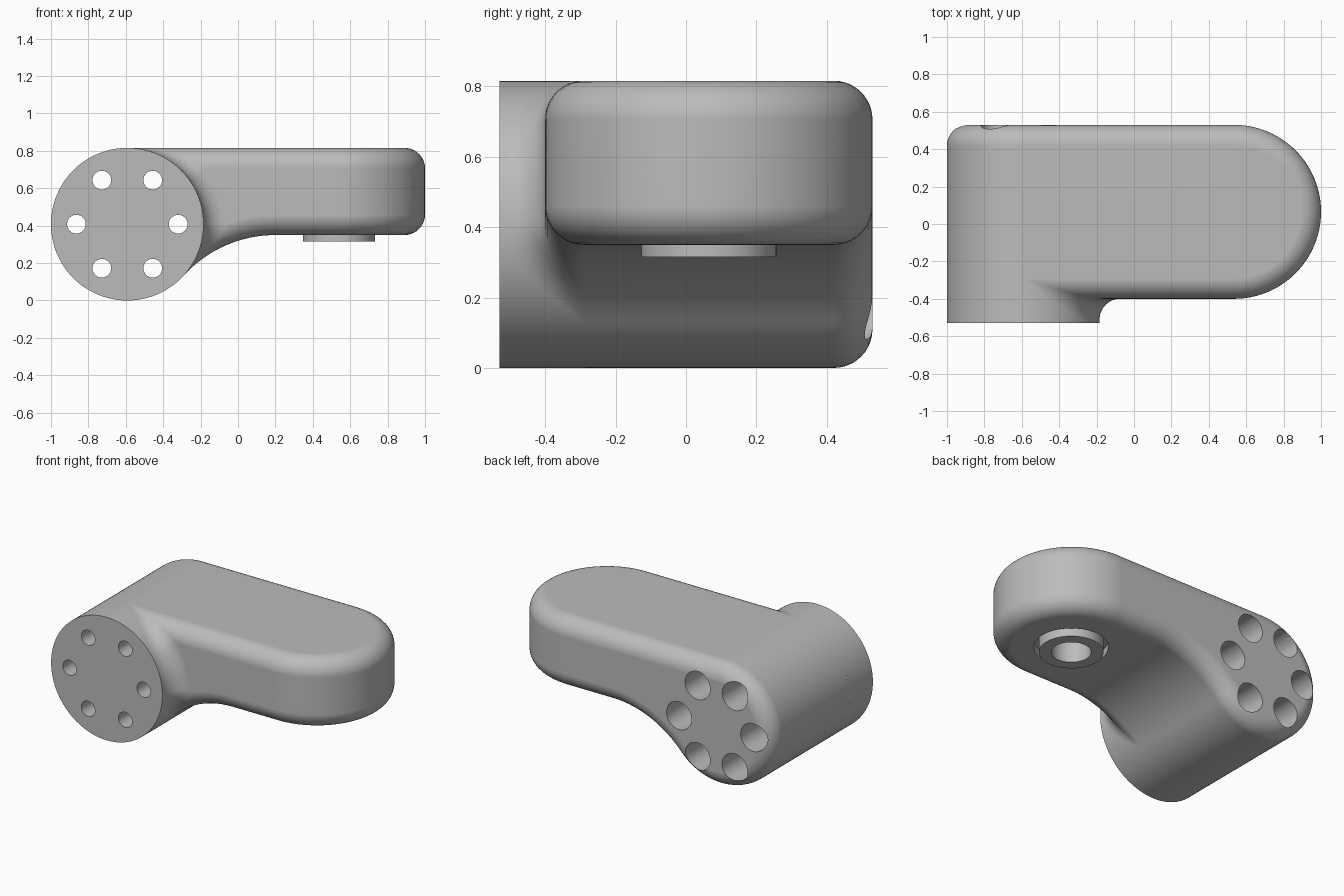
import bpy, bmesh
from math import sin, cos, pi, sqrt, atan2, hypot, radians
from mathutils import Matrix, Vector

cube = bpy.data.objects.get("Cube")
if cube:
    bpy.data.objects.remove(cube, do_unlink=True)

# Main dimensions
HX, HZ, HR = -0.592, 0.408, 0.408        # hub axis and radius
TOP, BOTTOM = 0.816, 0.35                # arm heights
EX, EY, ER = 0.535, 0.065, 0.465         # rounded arm end
EDGE = 0.11                              # edge rounding
FRONT = -0.53
CX = 0.2                                 # end of the under-arm curve
DROP = HZ - BOTTOM
CR = ((CX - HX) ** 2 + DROP ** 2 - HR ** 2) / (2 * (HR - DROP))
CZ = BOTTOM - CR
TANGENT = atan2(CZ - HZ, CX - HX)

metal = bpy.data.materials.new("grey_metal")
metal.use_nodes = True
GREY = (0.5, 0.5, 0.5, 1)
metal.diffuse_color = GREY
metal.node_tree.nodes["Principled BSDF"].inputs["Base Color"].default_value = GREY


def make(name, bm, recalc=True):
    bmesh.ops.remove_doubles(bm, verts=bm.verts, dist=1e-5)
    if recalc:
        bmesh.ops.recalc_face_normals(bm, faces=bm.faces)
    mesh = bpy.data.meshes.new(name)
    bm.to_mesh(mesh)
    bm.free()
    mesh.materials.append(metal)
    ob = bpy.data.objects.new(name, mesh)
    bpy.context.collection.objects.link(ob)
    return ob


def grid(bm, rows):
    """Quads between successive rows of points."""
    rows = [[bm.verts.new(p) for p in row] for row in rows]
    for a, b in zip(rows, rows[1:]):
        for i in range(len(a) - 1):
            bm.faces.new((a[i], a[i + 1], b[i + 1], b[i]))
    return rows


def lathe(bm, profile, matrix, steps=48):
    """Turn (radius, height) points about z; open profiles get end caps."""
    rings = [[matrix @ Vector((r * cos(2 * pi * i / steps), r * sin(2 * pi * i / steps), z))
              for i in range(steps + 1)] for r, z in profile]
    rows = grid(bm, rings)
    if profile[0] != profile[-1]:
        for row in (rows[0], rows[-1]):
            bm.faces.new(row[:-1])


def cut(ob, cutter):
    mod = ob.modifiers.new("cut", "BOOLEAN")
    mod.operation, mod.solver, mod.object = "DIFFERENCE", "EXACT", cutter
    bpy.context.view_layer.objects.active = ob
    bpy.ops.object.modifier_apply(modifier=mod.name)


def smooth(ob):
    bpy.ops.object.select_all(action="DESELECT")
    ob.select_set(True)
    bpy.context.view_layer.objects.active = ob
    bpy.ops.object.shade_smooth_by_angle(angle=radians(32))
    mod = ob.modifiers.new("even_shading", "WEIGHTED_NORMAL")
    mod.keep_sharp = True


def side_profile(d, y):
    """Outline of hub and arm, moved inwards by d."""
    pts = [(EX, y, TOP - d)]
    start, end = pi / 2, TANGENT + 2 * pi
    for i in range(73):
        a = start + (end - start) * i / 72
        pts.append((HX + (HR - d) * cos(a), y, HZ + (HR - d) * sin(a)))
    for i in range(1, 25):
        a = TANGENT + pi + (-pi / 2 - TANGENT) * i / 24
        pts.append((CX + (CR + d) * cos(a), y, CZ + (CR + d) * sin(a)))
    return pts + [(EX, y, BOTTOM + d)]


# Arm body: rounded layers from front to back, closed by a turned end
STEPS = 10
turns = [pi / 2 * i / STEPS for i in range(STEPS + 1)]
layers = [(EDGE * (1 - cos(t)), ER - EDGE * (1 - sin(t))) for t in turns]
bm = bmesh.new()
rows = grid(bm, [side_profile(d, EY - h) for d, h in reversed(layers)]
            + [side_profile(d, EY + h) for d, h in layers])
for row in (rows[0], rows[-1]):
    bm.faces.new(row)
section = [(h, TOP - d) for d, h in layers] + [(h, BOTTOM + d) for d, h in reversed(layers)]
rows = grid(bm, [[(EX + r * cos(a), EY + r * sin(a), z) for r, z in section]
                 for a in [pi * i / 48 - pi / 2 for i in range(49)]])
for end in (0, -1):
    bm.faces.new([row[end] for row in rows])
body = make("arm_body", bm)

# Front hub barrel
ALONG_Y = Matrix.Rotation(-pi / 2, 4, "X")
bm = bmesh.new()
lathe(bm, [(HR, FRONT), (HR, EY - ER + EDGE + 0.004)],
      Matrix.Translation((HX, 0, HZ)) @ ALONG_Y, 120)
hub = make("hub_barrel", bm)

# Blend between barrel and arm, traced by a rolling ball
bm = bmesh.new()
rows = []
for i in range(65):
    a = TANGENT + (pi / 2 - TANGENT) * i / 64
    x, z = HX + (HR + EDGE) * cos(a), HZ + (HR + EDGE) * sin(a)
    over = z - (TOP - EDGE)
    away = (0, -1)
    if x < CX:
        dist = hypot(x - CX, z - CZ)
        under = CR + EDGE - dist
        if under > max(over, 0):
            over, away = under, ((x - CX) / dist, (z - CZ) / dist)
    over = min(max(over, 0), 2 * EDGE)
    depth = sqrt(4 * EDGE ** 2 - over ** 2)
    centre = Vector((x, EY - ER + EDGE - depth, z))
    to_hub = Vector((-cos(a), 0, -sin(a)))
    to_arm = Vector((away[0] * over, depth, away[1] * over)).normalized()
    rows.append([centre + EDGE * to_hub.lerp(to_arm, k / 10).normalized() for k in range(11)])
grid(bm, rows)
bm.normal_update()
if sum(f.normal.y for f in bm.faces) > 0:
    bmesh.ops.reverse_faces(bm, faces=bm.faces)
blend = make("hub_blend", bm, recalc=False)

# Six stepped bolt holes through the hub
bm = bmesh.new()
for i in range(6):
    a = i * pi / 3
    place = Matrix.Translation((HX + 0.272 * cos(a), 0, HZ + 0.272 * sin(a)))
    lathe(bm, [(0.05, -0.7), (0.05, -0.25), (0.092, -0.25), (0.092, 0.7)], place @ ALONG_Y, 40)
bolt_cutter = make("bolt_hole_cutter", bm)
cut(body, bolt_cutter)
cut(hub, bolt_cutter)

# Stepped socket under the arm end, with its bushing
UNDER = Matrix.Translation((EX + 0.005, EY, 0))
bm = bmesh.new()
lathe(bm, [(0.222, 0.25), (0.222, 0.4), (0.118, 0.4), (0.118, 0.6)], UNDER, 64)
socket_cutter = make("socket_cutter", bm)
cut(body, socket_cutter)
bm = bmesh.new()
lathe(bm, [(0.118, 0.315), (0.192, 0.315), (0.192, 0.41), (0.118, 0.41), (0.118, 0.315)], UNDER, 64)
bushing = make("socket_bushing", bm)

for cutter in (bolt_cutter, socket_cutter):
    bpy.data.objects.remove(cutter, do_unlink=True)
for ob in (body, hub, blend, bushing):
    smooth(ob)
